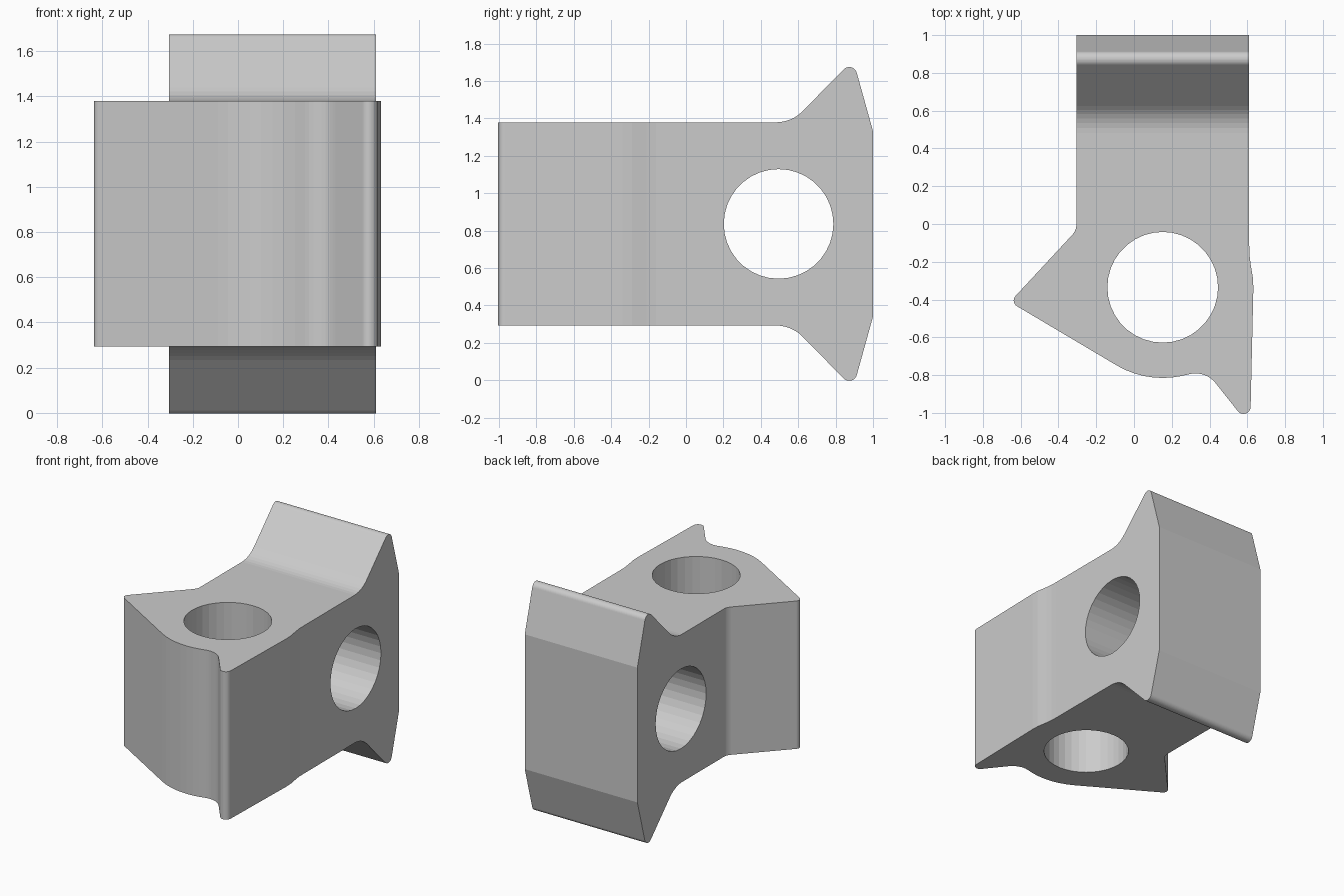
import bpy, bmesh
from math import cos, sin, radians, tan, pi, ceil
from mathutils import Vector

if "Cube" in bpy.data.objects:
    bpy.data.objects.remove(bpy.data.objects["Cube"])


def rounded(points, step=radians(9)):
    """Turn (u, v, radius) corners into an outline with arc fillets."""
    out, n = [], len(points)
    for i, (u, v, r) in enumerate(points):
        p = Vector((u, v))
        if r == 0:
            out.append(p)
            continue
        a = (Vector(points[i - 1][:2]) - p).normalized()
        b = (Vector(points[(i + 1) % n][:2]) - p).normalized()
        inner = a.angle(b)
        start = p + a * (r / tan(inner / 2))
        centre = p + (a + b).normalized() * (r / sin(inner / 2))
        turn = pi - inner
        s = start - centre
        side = 1 if a.x * b.y - a.y * b.x < 0 else -1
        k = max(2, ceil(turn / step))
        for j in range(k + 1):
            t = side * turn * j / k
            out.append(centre + Vector((s.x * cos(t) - s.y * sin(t),
                                        s.x * sin(t) + s.y * cos(t))))
    return out


def prism(name, outline, axis, lo, hi):
    """Extrude an outline along Z (outline is x, y) or X (outline is y, z)."""
    bm = bmesh.new()
    place = (lambda p: (p[0], p[1], lo)) if axis == 'Z' else (lambda p: (lo, p[0], p[1]))
    face = bm.faces.new([bm.verts.new(place(p)) for p in outline])
    ext = bmesh.ops.extrude_face_region(bm, geom=[face])
    d = Vector((0, 0, hi - lo)) if axis == 'Z' else Vector((hi - lo, 0, 0))
    bmesh.ops.translate(bm, vec=d,
                        verts=[e for e in ext['geom'] if isinstance(e, bmesh.types.BMVert)])
    bmesh.ops.recalc_face_normals(bm, faces=bm.faces[:])
    me = bpy.data.meshes.new(name)
    bm.to_mesh(me)
    bm.free()
    ob = bpy.data.objects.new(name, me)
    bpy.context.collection.objects.link(ob)
    return ob


def circle(u, v, r, n=36):
    return [(u + r * cos(2 * pi * i / n), v + r * sin(2 * pi * i / n)) for i in range(n)]


def combine(target, tool, operation):
    bpy.context.view_layer.objects.active = target
    m = target.modifiers.new(operation, 'BOOLEAN')
    m.operation, m.object, m.solver = operation, tool, 'EXACT'
    bpy.ops.object.modifier_apply(modifier=m.name)
    bpy.data.objects.remove(tool)


# Plan outline: bar with pointed wing, bulge around the bore and small hook
cx, cy, R, mid = 0.152, -0.335, 0.293, 0.836
bulge = [(cx + 0.48 * cos(radians(a)), cy + 0.48 * sin(radians(a)), 0)
         for a in range(240, 284, 6)]
plan = rounded([(0.61, 1.2, 0), (-0.305, 1.2, 0), (-0.305, -0.034, 0.08),
                (-0.657, -0.413, 0.035)] + bulge +
               [(0.3785, -0.775, 0.135), (0.615, -1.073, 0.038), (0.632, -0.34, 0),
                (0.630, -0.29, 0), (0.617, -0.21, 0), (0.611, -0.16, 0), (0.61, -0.11, 0)])
body = prism("link_body", plan, 'Z', -0.5, 2.2)

# Side outline: straight bar flaring into a two-pointed head, mirrored about mid height
half = [(-1.2, 0.543, 0), (0.565, 0.543, 0.2), (0.8935, 0.878, 0.042), (1.0, 0.495, 0)]
side = rounded([(y, mid + h, r) for y, h, r in half] +
               [(y, mid - h, r) for y, h, r in reversed(half)])
combine(body, prism("side_shape", side, 'X', -1, 1), 'INTERSECT')

# Vertical and crosswise bores
combine(body, prism("vertical_bore", circle(cx, cy, R), 'Z', -0.3, 2), 'DIFFERENCE')
combine(body, prism("cross_bore", circle(0.495, mid, R), 'X', -0.9, 0.9), 'DIFFERENCE')
